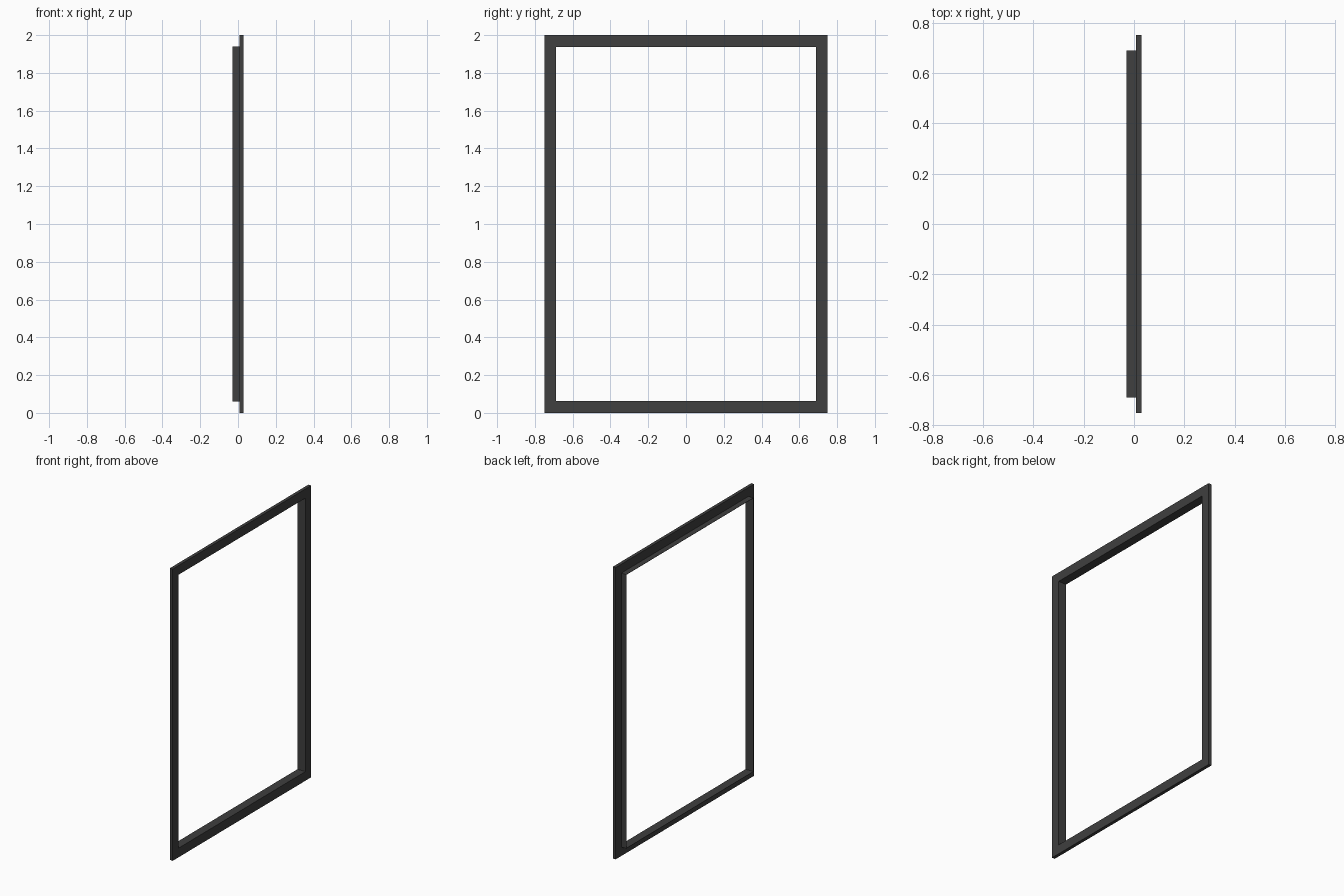
import bpy, bmesh

cube = bpy.data.objects.get("Cube")
if cube:
    bpy.data.objects.remove(cube, do_unlink=True)

metal = bpy.data.materials.new("dark grey")
metal.use_nodes = True
colour = (0.05, 0.05, 0.05, 1)
metal.diffuse_color = colour
metal.node_tree.nodes["Principled BSDF"].inputs["Base Color"].default_value = colour

HEIGHT, WIDTH = 2.0, 1.5


def ring_frame(name, x_back, x_front, outer, inner):
    """Rectangular ring; outer and inner are insets from the overall outline."""
    bm = bmesh.new()
    loops = []
    for x, inset in ((x_back, outer), (x_front, outer), (x_front, inner), (x_back, inner)):
        y, low, high = WIDTH / 2 - inset, inset, HEIGHT - inset
        loops.append([bm.verts.new((x, sy * y, z)) for sy, z in
                      ((-1, low), (1, low), (1, high), (-1, high))])
    for i, a in enumerate(loops):
        b = loops[(i + 1) % len(loops)]
        for j in range(4):
            k = (j + 1) % 4
            bm.faces.new((a[j], a[k], b[k], b[j]))
    bmesh.ops.recalc_face_normals(bm, faces=bm.faces)
    mesh = bpy.data.meshes.new(name)
    bm.to_mesh(mesh)
    bm.free()
    mesh.materials.append(metal)
    obj = bpy.data.objects.new(name, mesh)
    bpy.context.collection.objects.link(obj)
    return obj


# Wide flat flange around the opening
ring_frame("outer_flange", 0.008, 0.03, 0.0, 0.063)
# Thin sleeve lining the opening behind the flange
ring_frame("inner_sleeve", -0.03, 0.008, 0.061, 0.063)
